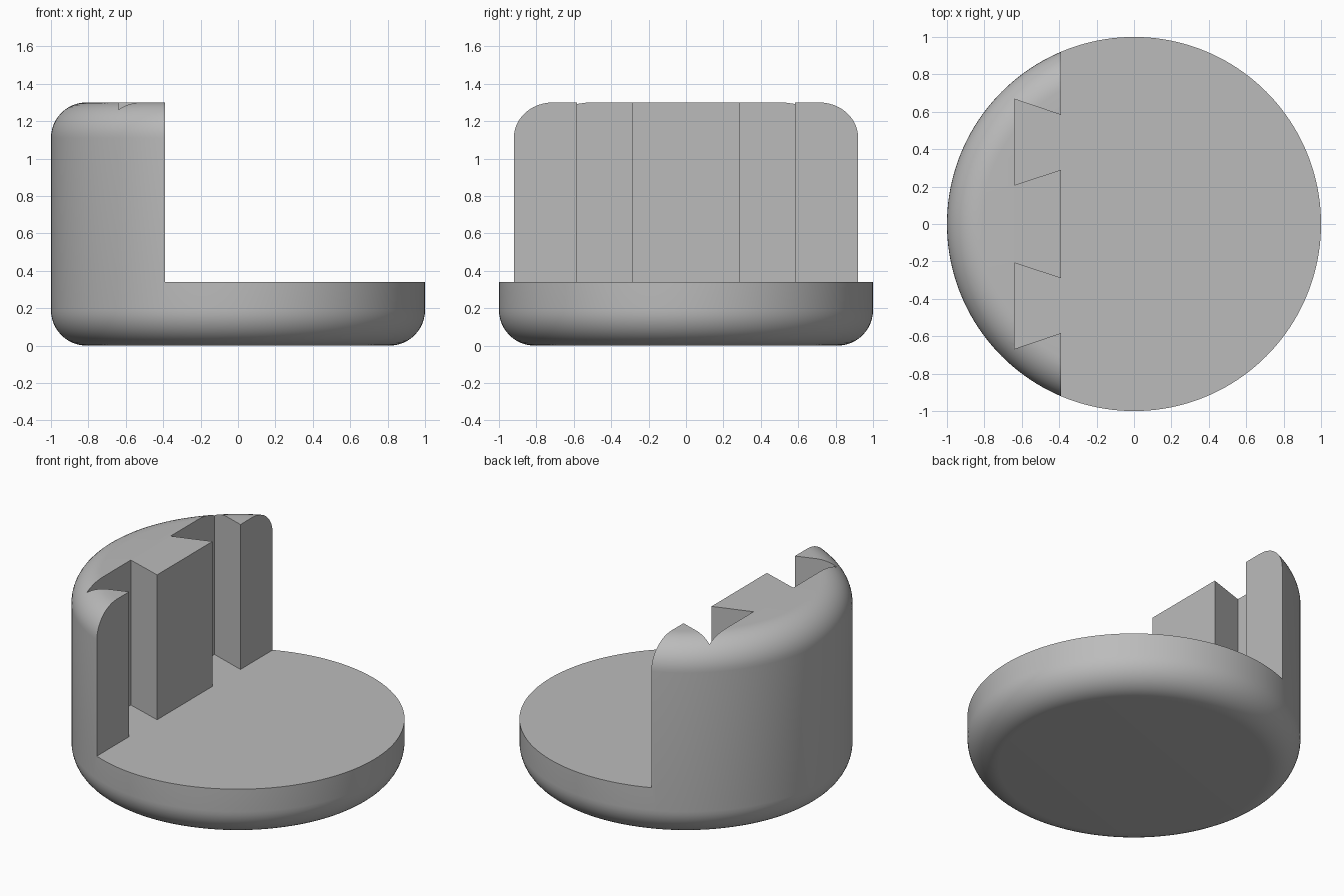
import bpy
import bmesh
from math import sin, cos, pi, radians

if "Cube" in bpy.data.objects:
    bpy.data.objects.remove(bpy.data.objects["Cube"], do_unlink=True)

RADIUS, HEIGHT, FILLET = 1.0, 1.3, 0.19
FLOOR, WALL_X, SLOT_X = 0.34, -0.39, -0.64
SEGMENTS, STEPS = 160, 12


def new_object(name, bm):
    bmesh.ops.recalc_face_normals(bm, faces=bm.faces)
    mesh = bpy.data.meshes.new(name)
    bm.to_mesh(mesh)
    bm.free()
    obj = bpy.data.objects.new(name, mesh)
    bpy.context.collection.objects.link(obj)
    return obj


# Round body: a lathed profile with filleted bottom and top rims
quarter = [i / STEPS * pi / 2 for i in range(STEPS + 1)]
inner = RADIUS - FILLET
profile = [(inner + FILLET * sin(a), FILLET - FILLET * cos(a)) for a in quarter]
profile += [(inner + FILLET * cos(a), HEIGHT - FILLET + FILLET * sin(a)) for a in quarter]

bm = bmesh.new()
rings = []
for r, z in profile:
    turns = [2 * pi * k / SEGMENTS for k in range(SEGMENTS)]
    rings.append([bm.verts.new((r * cos(t), r * sin(t), z)) for t in turns])
for low, high in zip(rings, rings[1:]):
    for k in range(SEGMENTS):
        n = (k + 1) % SEGMENTS
        bm.faces.new((low[k], low[n], high[n], high[k]))
bm.faces.new(rings[0])
bm.faces.new(rings[-1])
body = new_object("dovetail_base_and_wall", bm)

# Cutter: the open space above the floor with two dovetail slots
half = [(WALL_X, 0.29), (SLOT_X, 0.208), (SLOT_X, 0.668), (WALL_X, 0.583), (WALL_X, 1.5), (1.5, 1.5)]
outline = half + [(x, -y) for x, y in reversed(half)]
bm = bmesh.new()
face = bm.faces.new([bm.verts.new((x, y, FLOOR)) for x, y in outline])
raised = bmesh.ops.extrude_face_region(bm, geom=[face])
bmesh.ops.translate(bm, vec=(0, 0, 1.5), verts=[v for v in raised["geom"] if isinstance(v, bmesh.types.BMVert)])
cutter = new_object("slot_cutter", bm)
cutter.hide_render = True

# Cut the body and drop the cutter
cut = body.modifiers.new("slot_cut", "BOOLEAN")
cut.operation = "DIFFERENCE"
cut.solver = "EXACT"
cut.object = cutter
bpy.ops.object.select_all(action="DESELECT")
body.select_set(True)
bpy.context.view_layer.objects.active = body
bpy.ops.object.modifier_apply(modifier=cut.name)
bpy.data.objects.remove(cutter, do_unlink=True)

# Plain grey material
grey = bpy.data.materials.new("plain_grey")
grey.use_nodes = True
colour = (0.5, 0.5, 0.5, 1)
grey.diffuse_color = colour
grey.node_tree.nodes["Principled BSDF"].inputs["Base Color"].default_value = colour
body.data.materials.clear()
body.data.materials.append(grey)

# Smooth curves, sharp cut edges
bpy.ops.object.shade_smooth_by_angle(angle=radians(25))
